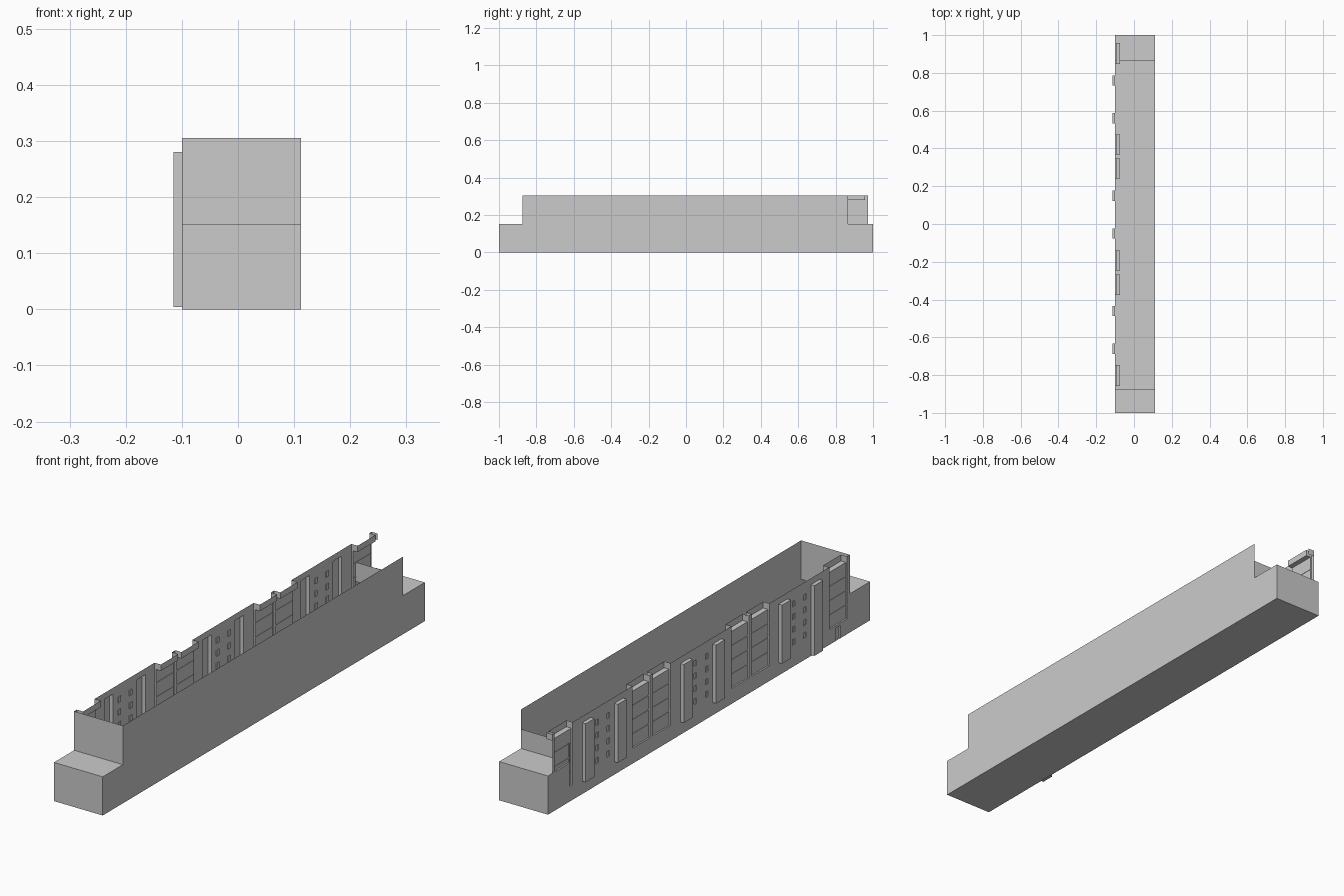
import bpy, bmesh

if "Cube" in bpy.data.objects:
    bpy.data.objects.remove(bpy.data.objects["Cube"])

# One flat grey for the whole building
grey = bpy.data.materials.new("plain grey")
grey.diffuse_color = (0.6, 0.6, 0.6, 1)
grey.use_nodes = True
grey.node_tree.nodes["Principled BSDF"].inputs["Base Color"].default_value = grey.diffuse_color

XL, XR = -0.10, 0.112          # long side walls
Y0, Y1 = -0.875, 0.865         # ends of the tall hall
LOW, TOP, LEDGE = 0.152, 0.305, 0.28
MID = 0.05                     # facade is mirrored about this y
FACADE_END = 0.972


def make(name, polys):
    """Build a sheet object from polygons, merging shared corners."""
    bm = bmesh.new()
    for p in polys:
        bm.faces.new([bm.verts.new(c) for c in p])
    bmesh.ops.remove_doubles(bm, verts=bm.verts, dist=1e-5)
    mesh = bpy.data.meshes.new(name)
    bm.to_mesh(mesh)
    bm.free()
    mesh.materials.append(grey)
    ob = bpy.data.objects.new(name, mesh)
    bpy.context.collection.objects.link(ob)


def end_wall(y, z0, z1, s):
    q = [(XL, y, z0), (XR, y, z0), (XR, y, z1), (XL, y, z1)]
    return q if s < 0 else q[::-1]


def flat(y0, y1, z, up=True):
    q = [(XL, y0, z), (XR, y0, z), (XR, y1, z), (XL, y1, z)]
    return q if up else q[::-1]


# Plain right wall, with low steps at both ends
profile = [(-1, 0), (1, 0), (1, LOW), (Y1, LOW), (Y1, TOP), (Y0, TOP), (Y0, LOW), (-1, LOW)]
make("right_wall", [[(XR, y, z) for y, z in profile]])
make("front_wall", [end_wall(Y0, LOW, TOP, -1)])
make("back_wall", [end_wall(Y1, LOW, 0.228, 1)])
make("front_low_block", [end_wall(-1, 0, LOW, -1), flat(-1, Y0, LOW)])
make("back_low_block", [end_wall(1, 0, LOW, 1), flat(Y1, 1, LOW)])
make("underside", [flat(-1, 1, 0, False)])

# Facade features as rectangles (y0, y1, z0, z1, x); later ones win
rects = []
for s in (-1, 1):
    def add(a, b, z0, z1, x):
        lo, hi = sorted((MID + s * a, MID + s * b))
        rects.append((round(lo, 4), round(hi, 4), z0, z1, x))

    # tall window bays, with a set-back parapet above
    for a, b in ((0.19, 0.297), (0.317, 0.425), (0.797, 0.908)):
        add(a, b, 0.06, LEDGE, -0.094)
        add(a, b, LEDGE, TOP, -0.073)
        for z in (0.112, 0.168, 0.224):
            add(a, b, z, z + 0.004, -0.0925)
    # pilasters; only the front one reaches the ground
    for c in (0.10, 0.51, 0.71):
        foot = 0.004 if (s < 0 and c == 0.71) else 0.05
        add(c - 0.027, c + 0.027, foot, LEDGE, -0.115)
    # small windows between the pilasters
    for c in (0.035, 0.575, 0.645):
        for z in (0.085, 0.135, 0.185, 0.235):
            add(c - 0.008, c + 0.008, z, z + 0.022, -0.097)
# little door, and the low block covering the last bay's foot
rects.append((-0.815, -0.79, 0.0, 0.05, -0.094))
rects.append((Y1, 1, 0, LOW, XL))

ys = sorted({-1, Y0, Y1, FACADE_END, 1} | {v for r in rects for v in r[:2]})
zs = sorted({0, LOW, TOP} | {v for r in rects for v in r[2:4]})


def depth(i, j):
    """x of the facade in one grid cell, or None outside it."""
    if not (0 <= i < len(ys) - 1 and 0 <= j < len(zs) - 1):
        return None
    y, z = (ys[i] + ys[i + 1]) / 2, (zs[j] + zs[j + 1]) / 2
    if z > LOW and not Y0 < y < FACADE_END:
        return None
    x = XL
    for a, b, c, d, v in rects:
        if a < y < b and c < z < d:
            x = v
    return x


# Facade: front of every cell, plus the steps between neighbouring cells
polys = []
for i in range(len(ys) - 1):
    for j in range(len(zs) - 1):
        x = depth(i, j)
        if x is None:
            continue
        a, b, c, d = ys[i], ys[i + 1], zs[j], zs[j + 1]
        polys.append([(x, b, c), (x, a, c), (x, a, d), (x, b, d)])
        n = depth(i + 1, j)
        if n is not None and n != x:
            polys.append([(x, b, c), (x, b, d), (n, b, d), (n, b, c)])
        n = depth(i, j + 1)
        if n is not None and n != x:
            polys.append([(x, a, d), (n, a, d), (n, b, d), (x, b, d)])
# parapet return at the free back end
e = FACADE_END
polys.append([(XL, e, LEDGE), (XL, e, TOP), (-0.073, e, TOP), (-0.073, e, LEDGE)])
make("left_facade", polys)
